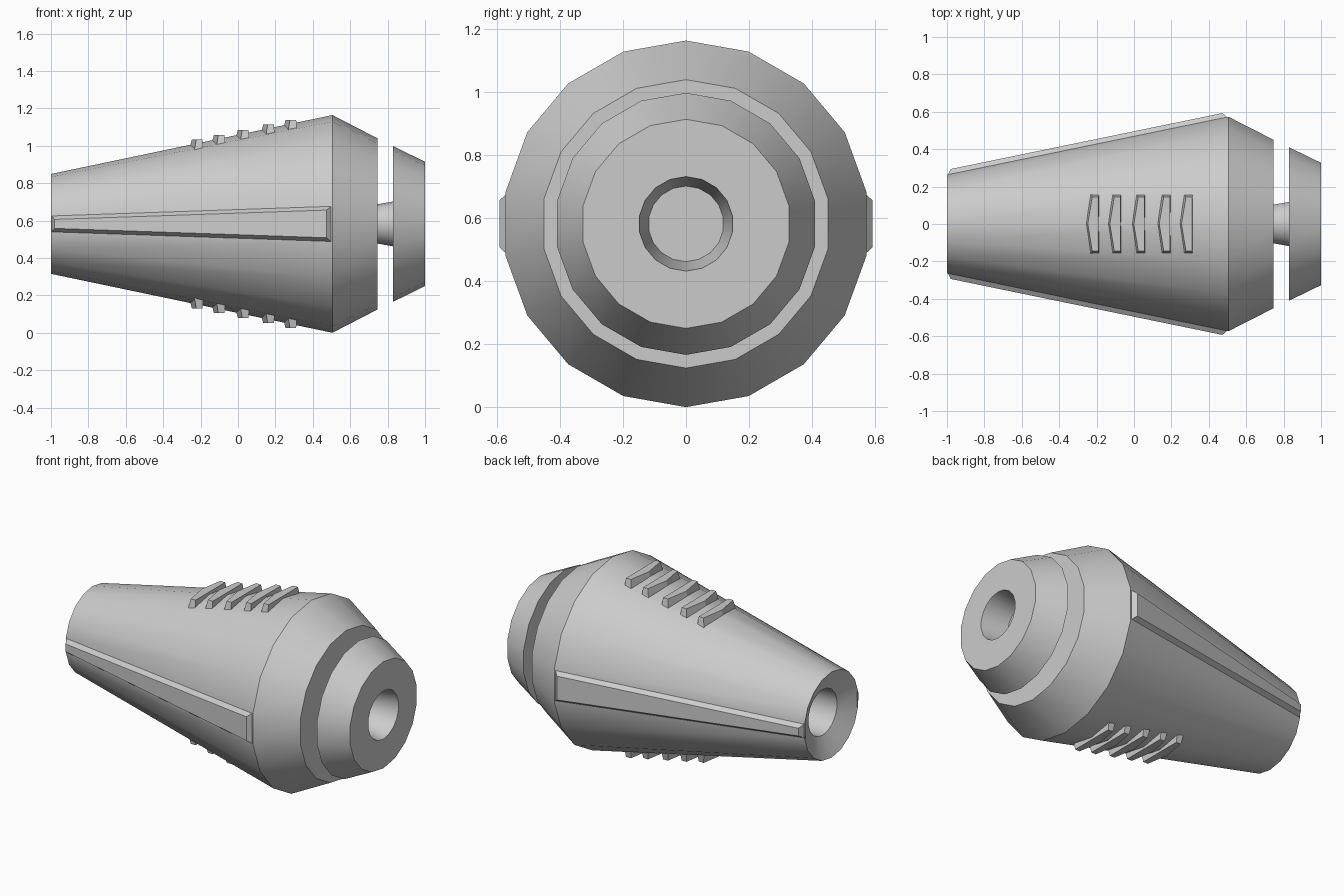
import bpy, bmesh
from math import sin, cos, radians, pi

if "Cube" in bpy.data.objects:
    bpy.data.objects.remove(bpy.data.objects["Cube"])

CZ = 0.582      # height of the long axis
SIDES = 18


def finish(name, bm, smooth=True):
    bmesh.ops.remove_doubles(bm, verts=bm.verts, dist=1e-5)
    bmesh.ops.recalc_face_normals(bm, faces=bm.faces)
    mesh = bpy.data.meshes.new(name)
    bm.to_mesh(mesh)
    bm.free()
    ob = bpy.data.objects.new(name, mesh)
    bpy.context.collection.objects.link(ob)
    if smooth:
        bpy.ops.object.select_all(action='DESELECT')
        ob.select_set(True)
        bpy.context.view_layer.objects.active = ob
        bpy.ops.object.shade_smooth_by_angle(angle=radians(30))
    return ob


def lathe(name, profile):
    """Revolve (x, radius) points around the long axis, first vertex on top."""
    bm = bmesh.new()
    rings = []
    for x, r in profile:
        n = 1 if r == 0 else SIDES
        rings.append([bm.verts.new((x, r * sin(2 * pi * i / SIDES),
                                    CZ + r * cos(2 * pi * i / SIDES))) for i in range(n)])
    for a, b in zip(rings, rings[1:]):
        for i in range(SIDES):
            j = (i + 1) % SIDES
            if len(a) == 1:
                bm.faces.new((a[0], b[j], b[i]))
            elif len(b) == 1:
                bm.faces.new((a[i], a[j], b[0]))
            else:
                bm.faces.new((a[i], a[j], b[j], b[i]))
    # merge flat fans into single end faces
    bmesh.ops.dissolve_limit(bm, angle_limit=radians(0.1), verts=bm.verts, edges=bm.edges)
    return finish(name, bm)


def raised_block(bm, base, top):
    """Solid between two outlines with equal point counts."""
    a = [bm.verts.new(p) for p in base]
    b = [bm.verts.new(p) for p in top]
    n = len(a)
    for i in range(n):
        j = (i + 1) % n
        bm.faces.new((a[i], a[j], b[j], b[i]))
    bm.faces.new(b)
    bm.faces.new(a[::-1])


# Tapered body: recessed rear mouth with bore, shoulder, front face
lathe("body", [(-0.5, 0), (-0.5, 0.12), (-0.94, 0.142), (-1, 0.267), (0.505, 0.582),
               (0.745, 0.458), (0.745, 0.104)])

# Neck bridging the gap
lathe("neck", [(0.74, 0.104), (0.83, 0.12)])

# Front collar with tapered socket
lathe("collar", [(0.83, 0.12), (0.83, 0.416), (1, 0.332), (1, 0.15), (0.83, 0.12), (0.83, 0)])

# Side rails, one per side
bm = bmesh.new()
for s in (1, -1):
    base = [(-1, s * 0.255, CZ - 0.048), (0.505, s * 0.565, CZ - 0.1),
            (0.505, s * 0.565, CZ + 0.1), (-1, s * 0.255, CZ + 0.048)]
    top = [(-0.98, s * 0.294, CZ - 0.024), (0.473, s * 0.593, CZ - 0.074),
           (0.473, s * 0.593, CZ + 0.074), (-0.98, s * 0.294, CZ + 0.024)]
    raised_block(bm, base, top)
finish("side_rails", bm, smooth=False)

# Chevron grip ribs on top and underside
bm = bmesh.new()
for x in (-0.265, -0.147, -0.019, 0.117, 0.236):
    r = 0.267 + 0.2093 * (x + 0.077 + 1)
    for s in (1, -1):
        lo, hi = CZ + s * (r - 0.055), CZ + s * (r + 0.014)
        base = [(x, 0), (x + 0.03, 0.16), (x + 0.08, 0.16), (x + 0.08, -0.16), (x + 0.03, -0.16)]
        top = [(x + 0.018, 0), (x + 0.042, 0.145), (x + 0.075, 0.145),
               (x + 0.075, -0.145), (x + 0.042, -0.145)]
        raised_block(bm, [(*p, lo) for p in base], [(*p, hi) for p in top])
finish("grip_ribs", bm, smooth=False)
